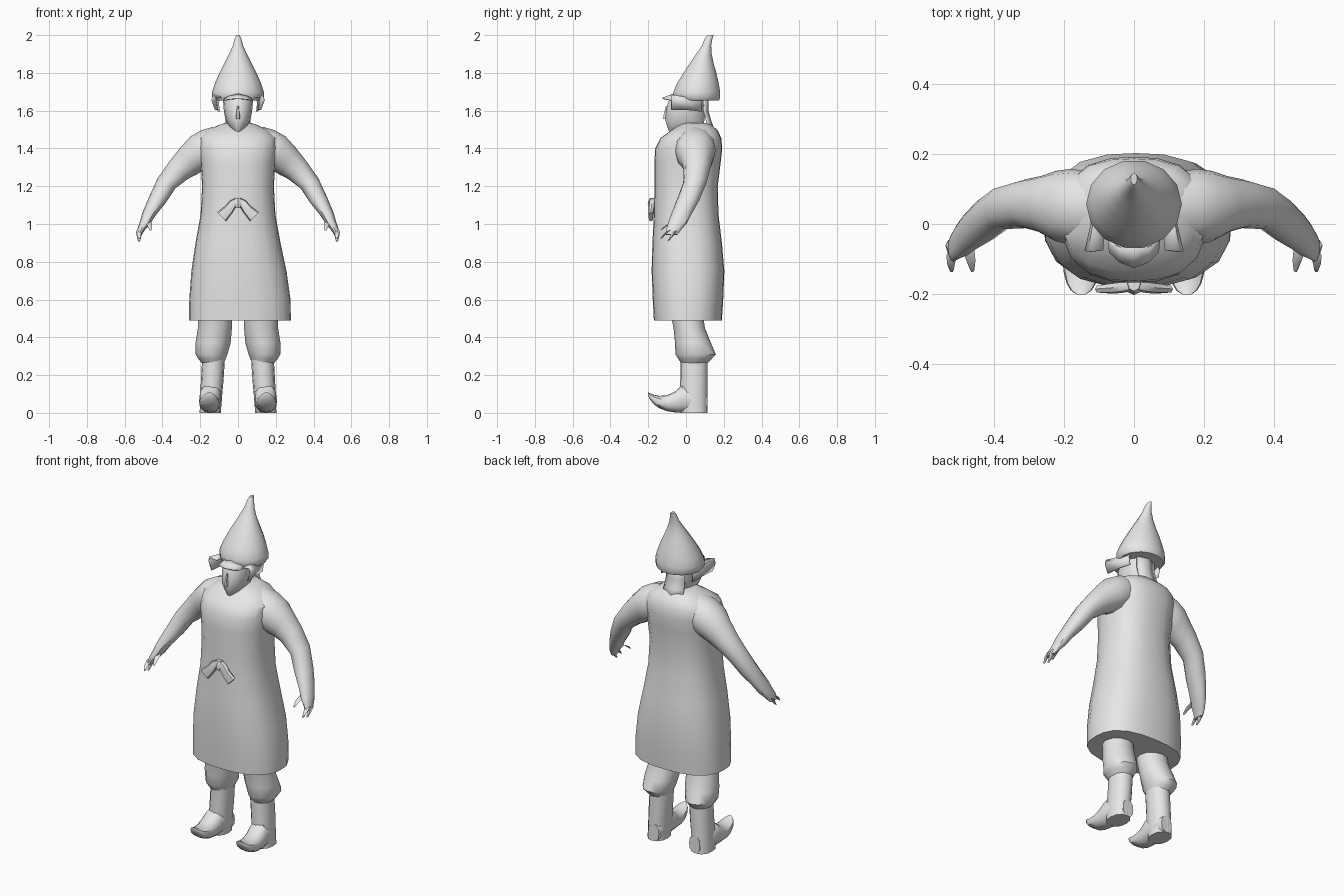
import bpy, bmesh, math
from mathutils import Vector

grey = bpy.data.materials.new("plain_grey")
grey.diffuse_color = (0.8, 0.8, 0.8, 1)


def finish(name, bm, angle=40):
    bmesh.ops.recalc_face_normals(bm, faces=bm.faces[:])
    mesh = bpy.data.meshes.new(name)
    bm.to_mesh(mesh)
    bm.free()
    mesh.materials.append(grey)
    ob = bpy.data.objects.new(name, mesh)
    bpy.context.collection.objects.link(ob)
    bpy.ops.object.select_all(action='DESELECT')
    ob.select_set(True)
    bpy.context.view_layer.objects.active = ob
    bpy.ops.object.shade_smooth_by_angle(angle=math.radians(angle))
    return ob


def ring(c, u, v, n, p=2.0):
    """Rounded-rectangle (superellipse) section around c with half axes u, v."""
    pts = []
    for i in range(n):
        a = 2 * math.pi * i / n
        co, si = math.cos(a), math.sin(a)
        r = (abs(co) ** p + abs(si) ** p) ** (-1 / p)
        pts.append(Vector(c) + Vector(u) * co * r + Vector(v) * si * r)
    return pts


def loft(name, rings, angle=40):
    bm = bmesh.new()
    rows = [[bm.verts.new(p) for p in r] for r in rings]
    n = len(rows[0])
    for a, b in zip(rows, rows[1:]):
        for i in range(n):
            j = (i + 1) % n
            bm.faces.new((a[i], a[j], b[j], b[i]))
    bm.faces.new(rows[0])
    bm.faces.new(rows[-1])
    return finish(name, bm, angle)


def upright(name, rows, n=14, p=2.0, angle=40):
    """Stack of level sections: (z, centre x, half width, front y, back y)."""
    return loft(name, [ring((x, (f + b) / 2, z), (w, 0, 0), (0, (b - f) / 2, 0), n, p)
                       for z, x, w, f, b in rows], angle)


def panel(name, rows, thick=0.008):
    """Thin cloth sheet through a grid of points."""
    bm = bmesh.new()
    g = [[bm.verts.new(p) for p in r] for r in rows]
    for a, b in zip(g, g[1:]):
        for i in range(len(a) - 1):
            bm.faces.new((a[i], a[i + 1], b[i + 1], b[i]))
    ob = finish(name, bm)
    m = ob.modifiers.new("thickness", 'SOLIDIFY')
    m.thickness, m.offset = thick, 0
    return ob


# Long coat, flared at the hem and rounded over the shoulders
upright("coat", [
    (0.49, .01, .27, -.17, .19), (0.60, .01, .268, -.176, .197),
    (0.75, .005, .252, -.182, .203), (0.90, 0, .225, -.178, .19),
    (1.05, 0, .198, -.17, .172), (1.20, 0, .19, -.167, .168),
    (1.32, 0, .197, -.168, .183), (1.40, 0, .207, -.163, .192),
    (1.455, 0, .205, -.135, .187), (1.495, 0, .165, -.08, .168),
    (1.525, 0, .10, -.035, .135), (1.535, 0, .07, -.01, .12)], 20, 2.6)

# Head with a pointed jaw
upright("head", [
    (1.48, 0, .015, -.085, .05), (1.51, 0, .045, -.10, .09),
    (1.55, 0, .066, -.112, .10), (1.60, 0, .075, -.107, .105),
    (1.64, 0, .078, -.098, .108), (1.68, 0, .08, -.08, .11)], 14, 2.1)
upright("nose", [(1.555, 0, .013, -.123, -.09), (1.575, 0, .011, -.121, -.09),
                 (1.625, 0, .006, -.108, -.08)], 6)

# Tall drooped cone hat
upright("hat", [
    (1.655, 0, .125, -.06, .178), (1.67, 0, .137, -.07, .184),
    (1.70, 0, .137, -.07, .184), (1.745, 0, .122, -.05, .176),
    (1.80, 0, .098, -.015, .163), (1.85, 0, .072, .018, .148),
    (1.90, 0, .047, .053, .137), (1.945, 0, .027, .084, .134),
    (1.98, 0, .018, .098, .14), (2.0, 0, .009, .113, .146)], 14)

# Upturned visor and neck guard
steps = [-1, -.6, 0, .6, 1]
panel("visor", [[(.075 * t, -.03 - .03 * (1 - t * t), 1.665 + .025 * (1 - t * t)) for t in steps],
                [(.07 * t, -.08 - .045 * (1 - t * t), 1.655 + .01 * (1 - t * t)) for t in steps]], .006)
panel("neck_guard", [[(w * t, y - .02 * abs(t), z) for t in (-1, 0, 1)]
                     for z, w, y in ((1.68, .06, .115), (1.60, .06, .115),
                                     (1.545, .064, .13), (1.495, .066, .15))])

for s, side in ((1, "left"), (-1, "right")):
    # Folded ear flaps under the hat
    panel(side + "_ear_flap", [
        [(s * .088, -.075, 1.672), (s * .13, -.08, 1.682), (s * .138, -.078, 1.655), (s * .118, -.078, 1.605)],
        [(s * .085, .0, 1.67), (s * .115, .0, 1.67), (s * .12, .0, 1.645), (s * .11, .0, 1.605)],
        [(s * .075, .085, 1.66), (s * .10, .085, 1.66), (s * .105, .085, 1.64), (s * .10, .085, 1.595)]])

    # Sleeve and hand: upper edge (x, z), lower edge (x, z), front y, back y
    arm = [(.13, 1.515, .14, 1.30, -.05, .15), (.19, 1.498, .17, 1.285, -.06, .158),
           (.25, 1.465, .198, 1.275, -.05, .152), (.305, 1.405, .222, 1.26, -.025, .138),
           (.36, 1.335, .26, 1.242, -.012, .128), (.425, 1.243, .33, 1.19, -.015, .108),
           (.475, 1.135, .38, 1.115, -.05, .07), (.506, 1.06, .435, 1.047, -.078, .03),
           (.52, 1.01, .465, 1.0, -.095, .005), (.532, .975, .495, .965, -.105, -.025),
           (.533, .945, .51, .942, -.11, -.045)]
    loft(side + "_arm", [ring((s * (ux + lx) / 2, (f + b) / 2, (uz + lz) / 2),
                              (s * (ux - lx) / 2, 0, (uz - lz) / 2),
                              (0, (b - f) / 2, 0), 12, 2.2)
                         for ux, uz, lx, lz, f, b in arm])
    # Fingers and thumb
    for name, path in (
            ("thumb", ((.475, -.07, 1.01, .018), (.467, -.105, .992, .013), (.463, -.132, .968, .006))),
            ("front_finger", ((.522, -.09, .965, .015), (.524, -.115, .945, .011), (.522, -.132, .922, .006))),
            ("back_finger", ((.523, -.06, .96, .017), (.524, -.075, .935, .012), (.524, -.095, .91, .006)))):
        loft(side + "_" + name, [ring((s * x, y, z), (r, 0, 0), (0, r, r * .4), 6)
                                 for x, y, z, r in path])

    # Baggy trouser leg gathered below the knee
    upright(side + "_trouser", [
        (0.52, s * .12, .09, -.08, .09), (0.45, s * .122, .09, -.066, .10),
        (0.37, s * .132, .093, -.058, .132), (0.31, s * .14, .084, -.056, .158),
        (0.285, s * .138, .072, -.04, .135), (0.26, s * .132, .056, -.025, .11)], 12)

    # Boot shaft and foot with curled toe
    upright(side + "_boot_shaft", [
        (0.28, s * .13, .06, -.03, .115), (0.18, s * .136, .06, -.03, .115),
        (0.09, s * .142, .058, -.035, .115), (0.0, s * .147, .056, -.03, .115)], 12, 2.3)
    foot = [(.113, .0, .10, .135, .035), (.06, .0, .12, .142, .055), (-.02, .0, .148, .147, .058),
            (-.06, .003, .112, .15, .056), (-.10, .009, .094, .151, .054),
            (-.14, .024, .09, .151, .05), (-.17, .045, .096, .151, .042),
            (-.19, .07, .104, .151, .03), (-.202, .094, .11, .151, .013)]
    loft(side + "_boot_foot", [ring((s * x, y, (a + b) / 2), (w, 0, 0), (0, 0, (b - a) / 2), 12, 2.5)
                               for y, a, b, x, w in foot])

    # Hanging sash end: centre x, y, z, half width across, half depth
    sash = [(.0, -.176, 1.12, .022, .014), (.025, -.18, 1.11, .022, .016),
            (.05, -.183, 1.075, .026, .016), (.088, -.186, 1.038, .034, .012)]
    loft(side + "_sash_end", [ring((s * x, y, z), (s * r * .7, 0, r * .7), (0, d, 0), 8, 3)
                              for x, y, z, r, d in sash])

# Sash knot
upright("sash_knot", [(1.085, 0, .016, -.198, -.15), (1.11, 0, .026, -.203, -.15),
                      (1.138, 0, .018, -.192, -.15)], 8)
